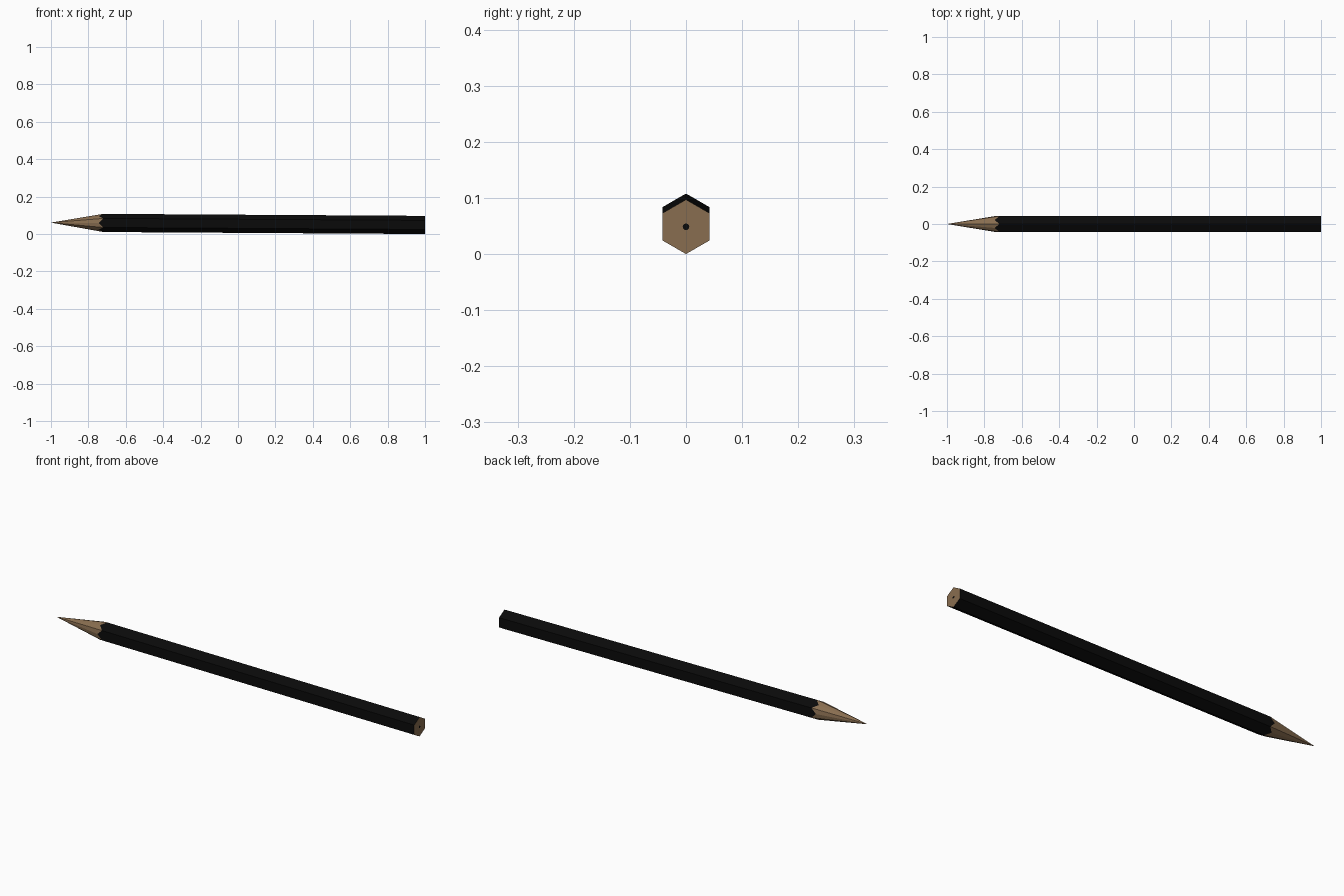
import bpy, bmesh, math
from mathutils import Vector

if "Cube" in bpy.data.objects:
    bpy.data.objects.remove(bpy.data.objects["Cube"])

R = 0.0485                    # corner radius of the hexagon
AP = R * math.cos(math.pi / 6)
TILT = 0.0062                 # the pencil leans slightly on its end


def material(name, rgb):
    m = bpy.data.materials.new(name)
    m.diffuse_color = (*rgb, 1)
    m.use_nodes = True
    m.node_tree.nodes["Principled BSDF"].inputs["Base Color"].default_value = m.diffuse_color
    return m


black = material("black paint", (0.003, 0.003, 0.003))
wood = material("bare wood", (0.25, 0.155, 0.08))


def point(x, r, i):
    """Point i of 12 around the axis; even points are hexagon corners."""
    a = math.pi / 2 + i * math.pi / 6
    return Vector((x, r * math.cos(a), R + r * math.sin(a) + TILT * (1 - x)))


def ring(bm, xs, rs):
    return [bm.verts.new(point(xs[i % 2], rs[i % 2], i)) for i in range(12)]


def bridge(bm, a, b, mat=0):
    for i in range(12):
        j = (i + 1) % 12
        bm.faces.new((a[i], a[j], b[j], b[i])).material_index = mat


def finish(bm, name, mats):
    bmesh.ops.recalc_face_normals(bm, faces=bm.faces)
    me = bpy.data.meshes.new(name)
    bm.to_mesh(me)
    bm.free()
    for m in mats:
        me.materials.append(m)
    bpy.context.collection.objects.link(bpy.data.objects.new(name, me))


# Painted hexagonal shaft with scalloped shoulder, wooden point and cut end
bm = bmesh.new()
end = ring(bm, (1, 1), (R, AP))
shoulder = ring(bm, (-0.72, -0.745), (R, AP))
bridge(bm, end, shoulder)
tip = bm.verts.new(point(-1, 0, 0))
for i in range(12):
    bm.faces.new((shoulder[i], shoulder[(i + 1) % 12], tip)).material_index = 1
core = ring(bm, (1, 1), (0.006, 0.006))
bridge(bm, end, core, 1)
bm.faces.new(core)            # lead core seen in the cut end
finish(bm, "pencil", [black, wood])
